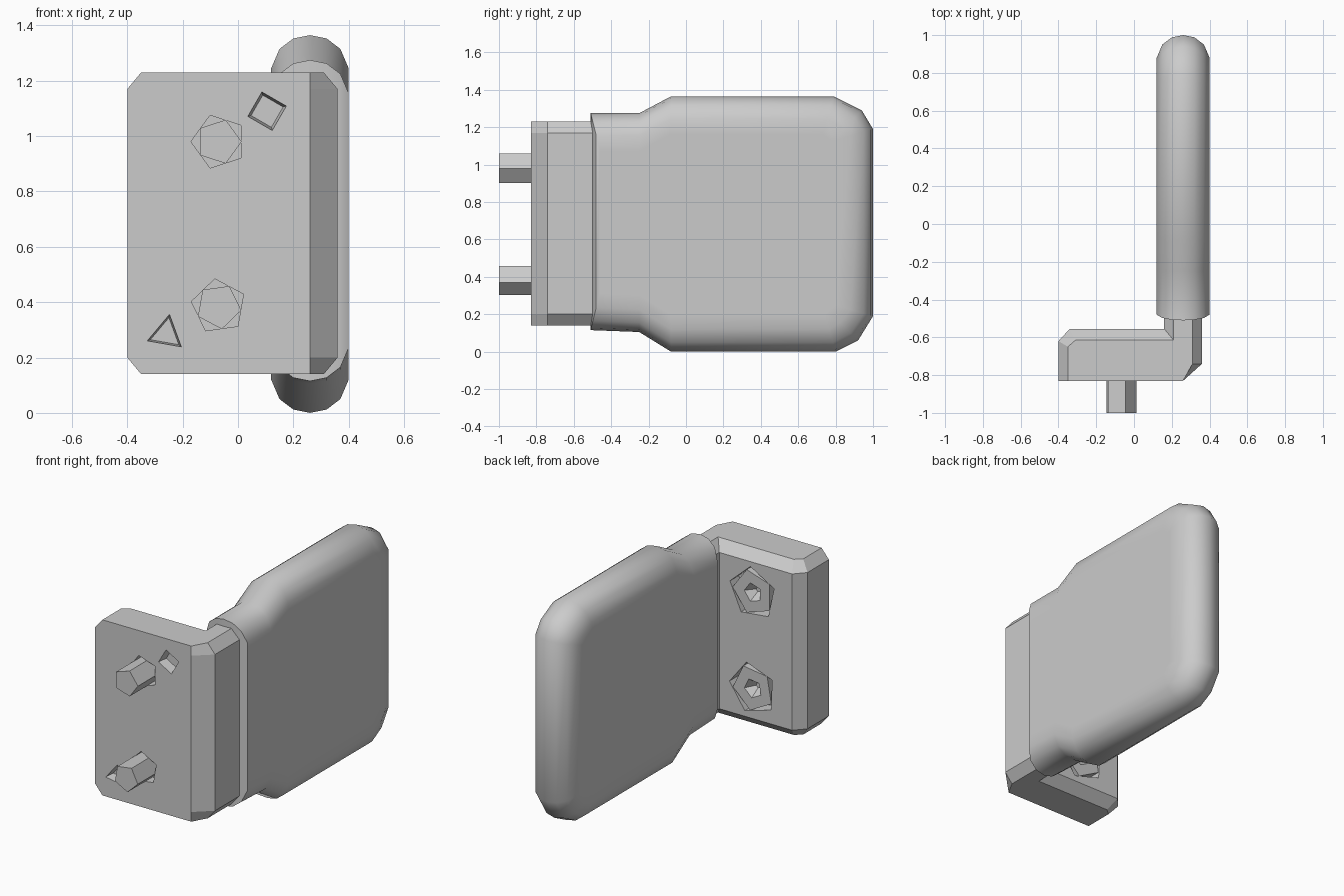
import bpy, bmesh, math

cube = bpy.data.objects.get("Cube")
if cube:
    bpy.data.objects.remove(cube, do_unlink=True)

grey = bpy.data.materials.new("plain grey")
grey.use_nodes = True
grey.diffuse_color = (0.6, 0.6, 0.6, 1)
grey.node_tree.nodes["Principled BSDF"].inputs["Base Color"].default_value = (0.6, 0.6, 0.6, 1)


def loft(name, rings):
    """Join equal rings of points into a closed, capped solid."""
    bm = bmesh.new()
    loops = [[bm.verts.new(p) for p in ring] for ring in rings]
    n = len(loops[0])
    for a, b in zip(loops, loops[1:]):
        for i in range(n):
            j = (i + 1) % n
            bm.faces.new((a[i], a[j], b[j], b[i]))
    bm.faces.new(loops[0])
    bm.faces.new(loops[-1])
    bmesh.ops.recalc_face_normals(bm, faces=bm.faces)
    mesh = bpy.data.meshes.new(name)
    bm.to_mesh(mesh)
    bm.free()
    mesh.materials.append(grey)
    obj = bpy.data.objects.new(name, mesh)
    bpy.context.collection.objects.link(obj)
    return obj


def lathe_y(name, x, z, sides, turn, steps):
    """Many-sided solid along y; steps are (y, radius) pairs."""
    angles = [math.radians(turn) + math.tau * i / sides for i in range(sides)]
    return loft(name, [[(x + r * math.cos(a), y, z + r * math.sin(a)) for a in angles]
                       for y, r in steps])


def activate(obj):
    bpy.ops.object.select_all(action="DESELECT")
    obj.select_set(True)
    bpy.context.view_layer.objects.active = obj


def cut(obj, cutter):
    cutter.hide_render = True
    mod = obj.modifiers.new("cut", "BOOLEAN")
    mod.operation = "DIFFERENCE"
    mod.object = cutter
    activate(obj)
    bpy.ops.object.modifier_apply(modifier=mod.name)
    bpy.data.objects.remove(cutter, do_unlink=True)


# L-shaped bracket: full profile in the middle, inset profile at both ends
full = [(-0.4, -0.83), (0.26, -0.83), (0.36, -0.74), (0.36, -0.5),
        (0.16, -0.5), (0.16, -0.555), (-0.34, -0.555), (-0.4, -0.62)]
inset = [(-0.35, -0.83), (0.26, -0.83), (0.31, -0.74), (0.31, -0.5),
         (0.21, -0.5), (0.21, -0.615), (-0.31, -0.615), (-0.35, -0.65)]
bracket = loft("bracket", [[(x, y, z) for x, y in profile] for profile, z in
                           ((inset, 0.14), (full, 0.2), (full, 1.17), (inset, 1.23))])

# Two bolts, each in a front socket and a rear recess
bolt_x = -0.07
for label, z, turn in (("upper", 0.98, 0), ("lower", 0.385, -10)):
    cut(bracket, lathe_y("cutter", bolt_x, z, 5, turn + 36, ((-0.9, 0.1), (-0.76, 0.1))))
    cut(bracket, lathe_y("cutter", bolt_x, z, 5, turn + 12, ((-0.64, 0.16), (-0.5, 0.16))))
    lathe_y(label + "_bolt", bolt_x, z, 5, turn, ((-1, 0.083), (-0.64, 0.083)))
    lathe_y(label + "_bolt_head", bolt_x, z, 5, turn,
            ((-0.645, 0.14), (-0.557, 0.14), (-0.557, 0.06), (-0.61, 0.015)))

# Small locating pockets in the front face
for x, z, sides, turn in ((0.105, 1.09, 4, 15), (-0.26, 0.285, 3, 80)):
    cut(bracket, lathe_y("cutter", x, z, sides, turn, ((-0.84, 0.074), (-0.77, 0.06))))

# Paddle outline: y, z, then the direction each point moves when inset
outline = [(-0.51, 1.275, 0.25, -1), (-0.25, 1.275, 0, -1), (-0.08, 1.365, 0, -1),
           (0.79, 1.365, -0.3, -1), (0.94, 1.29, -0.8, -0.8), (1, 1.19, -1, -0.3),
           (1, 0.19, -1, 0.3), (0.92, 0.06, -0.8, 0.8), (0.8, 0, -0.3, 1),
           (-0.08, 0, 0, 1), (-0.25, 0.105, 0, 1), (-0.51, 0.115, 0.25, 1)]
# Half of the rounded edge: offset from the middle plane, amount of inset
edge = [(0.14, 0.2), (0.14, 0.12), (0.11, 0.05), (0.06, 0.012)]
layers = [(0.26 - w, d) for w, d in edge] + [(0.26, 0)] + [(0.26 + w, d) for w, d in reversed(edge)]
paddle = loft("paddle", [[(x, y + dy * d, z + dz * d) for y, z, dy, dz in outline]
                         for x, d in layers])
activate(paddle)
bpy.ops.object.shade_smooth_by_angle(angle=math.radians(32))
